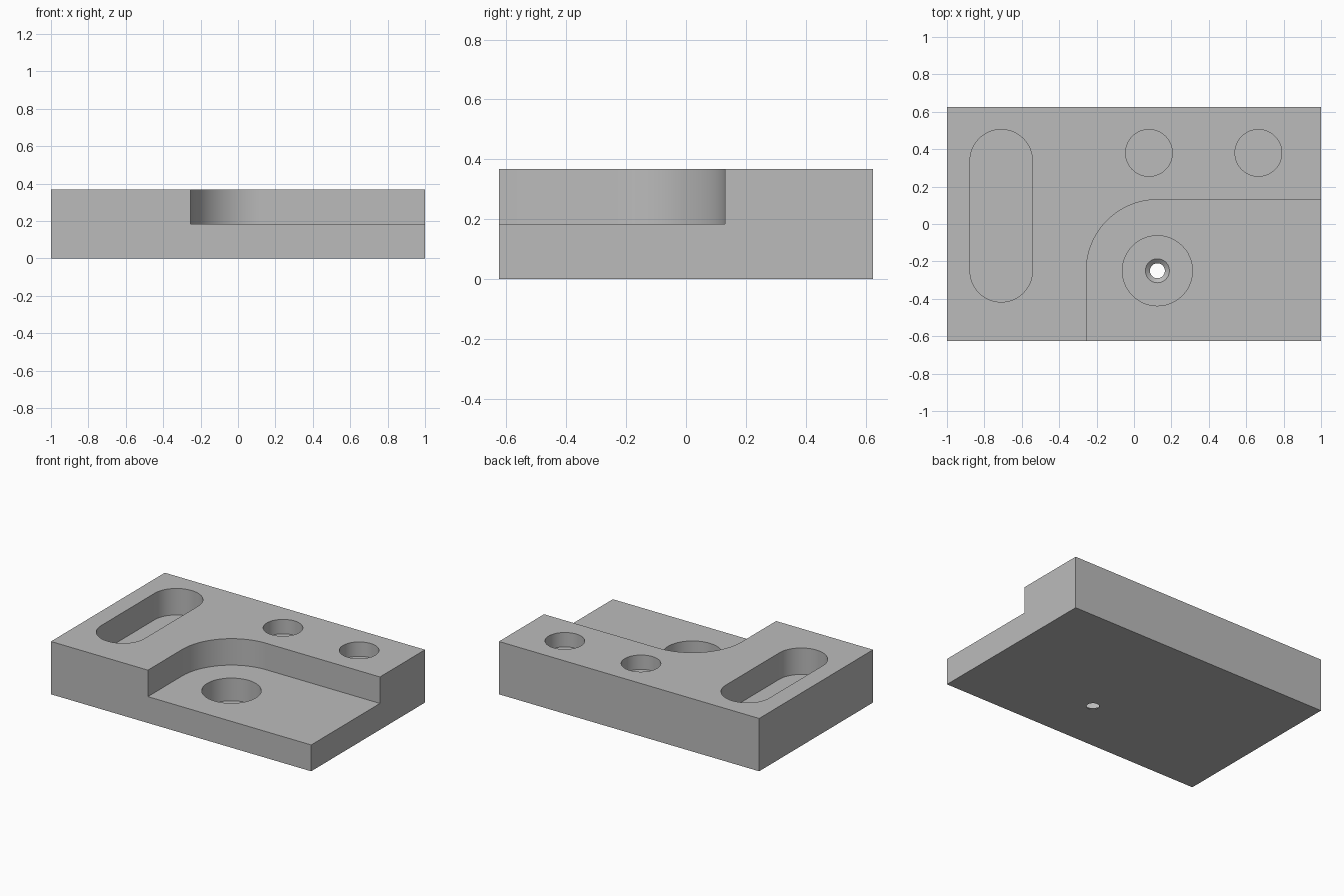
import bpy, bmesh
from math import sin, cos, pi, radians
from mathutils import Matrix

if "Cube" in bpy.data.objects:
    bpy.data.objects.remove(bpy.data.objects["Cube"])

HEIGHT, STEP, OVER = 0.367, 0.183, 0.6

grey = bpy.data.materials.new("machined grey")
grey.use_nodes = True
grey.diffuse_color = (0.5, 0.5, 0.5, 1)
grey.node_tree.nodes["Principled BSDF"].inputs["Base Color"].default_value = (0.5, 0.5, 0.5, 1)


def arc(cx, cy, r, start, end, steps):
    """Points along an arc, angles in degrees."""
    angles = [radians(start + (end - start) * i / steps) for i in range(steps + 1)]
    return [(cx + r * cos(a), cy + r * sin(a)) for a in angles]


def add_object(name, bm):
    bmesh.ops.recalc_face_normals(bm, faces=bm.faces)
    mesh = bpy.data.meshes.new(name)
    bm.to_mesh(mesh)
    bm.free()
    mesh.materials.append(grey)
    obj = bpy.data.objects.new(name, mesh)
    bpy.context.collection.objects.link(obj)
    return obj


def prism(name, outline, bottom, top):
    """Extrude a closed plan outline between two heights."""
    bm = bmesh.new()
    face = bm.faces.new([bm.verts.new((x, y, bottom)) for x, y in outline])
    extruded = bmesh.ops.extrude_face_region(bm, geom=[face])["geom"]
    verts = [v for v in extruded if isinstance(v, bmesh.types.BMVert)]
    bmesh.ops.translate(bm, verts=verts, vec=(0, 0, top - bottom))
    return add_object(name, bm)


def cone(name, x, y, r_bottom, r_top, bottom, top):
    bm = bmesh.new()
    bmesh.ops.create_cone(bm, cap_ends=True, segments=48, radius1=r_bottom,
                          radius2=r_top, depth=top - bottom,
                          matrix=Matrix.Translation((x, y, (bottom + top) / 2)))
    return add_object(name, bm)


# Solid block
block = prism("stepped_block", [(-1, -0.625), (1, -0.625), (1, 0.625), (-1, 0.625)], 0, HEIGHT)

# Lowered front corner with a rounded inner wall
px, py = 0.125, -0.25
step_outline = [(1.2, -0.8), (1.2, py + 0.38)] + arc(px, py, 0.38, 90, 180, 32) + [(px - 0.38, -0.8)]
cutters = [prism("step_cutter", step_outline, STEP, OVER)]

# Long round-ended slot
slot = arc(-0.71, 0.338, 0.167, 0, 180, 32) + arc(-0.71, -0.25, 0.167, 180, 360, 32)
cutters.append(prism("slot_cutter", slot, STEP, OVER))

# Two shallow blind holes
for i, x in enumerate((0.08, 0.665)):
    cutters.append(cone(f"blind_hole_cutter_{i + 1}", x, 0.38, 0.125, 0.125, HEIGHT - 0.1, OVER))

# Deep counterbore, then a tapered hole through the floor
cutters.append(cone("counterbore_cutter", px, py, 0.1875, 0.1875, 0.025, OVER))
cutters.append(cone("drain_cutter", px, py, 0.04, 0.04, -0.1, 0.1))
cutters.append(cone("taper_cutter", px, py, 0.035, 0.07, 0, 0.03))

for cutter in cutters:
    cutter.hide_render = True
    mod = block.modifiers.new(cutter.name, "BOOLEAN")
    mod.operation = "DIFFERENCE"
    mod.solver = "EXACT"
    mod.object = cutter

# Bake the cuts and remove the cutters
graph = bpy.context.evaluated_depsgraph_get()
baked = bpy.data.meshes.new_from_object(block.evaluated_get(graph))
block.modifiers.clear()
block.data = baked
for cutter in cutters:
    bpy.data.objects.remove(cutter)

# Smooth the curved walls, keep edges crisp
bpy.ops.object.select_all(action="DESELECT")
block.select_set(True)
bpy.context.view_layer.objects.active = block
bpy.ops.object.shade_smooth_by_angle(angle=radians(25))
